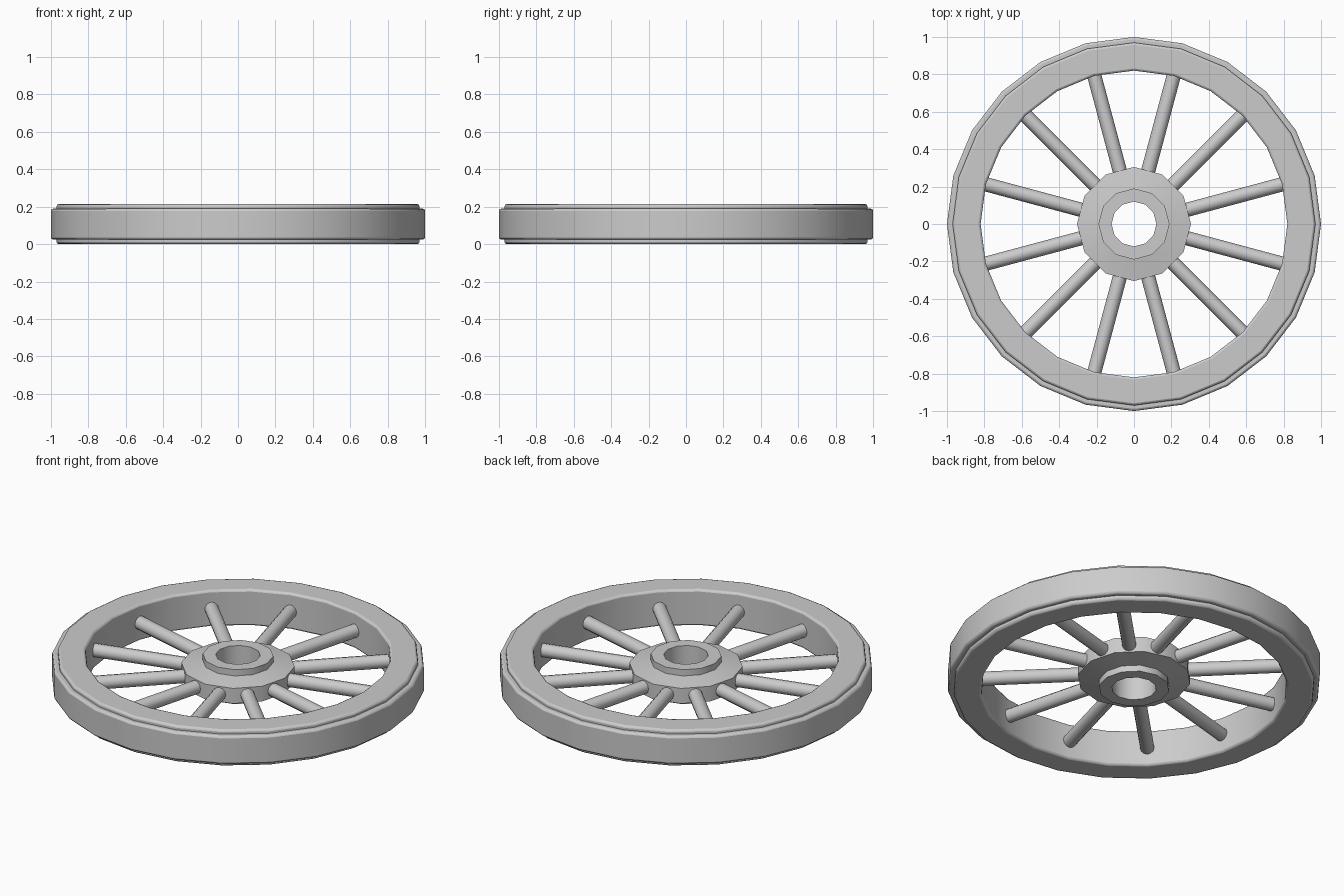
import bpy, math
from mathutils import Matrix, Vector

cube = bpy.data.objects.get("Cube")
if cube:
    bpy.data.objects.remove(cube)

MID = 0.107  # mid-plane height of the wheel

grey = bpy.data.materials.new("plain grey")
grey.use_nodes = True
grey.diffuse_color = (0.6, 0.6, 0.6, 1)
grey.node_tree.nodes["Principled BSDF"].inputs["Base Color"].default_value = (0.6, 0.6, 0.6, 1)


def finish(obj, name, angle, bevel=0):
    obj.name = name
    obj.data.materials.append(grey)
    bpy.ops.object.select_all(action='DESELECT')
    obj.select_set(True)
    bpy.context.view_layer.objects.active = obj
    bpy.ops.object.shade_smooth_by_angle(angle=math.radians(angle))
    if bevel:
        mod = obj.modifiers.new("soft edges", 'BEVEL')
        mod.width = bevel
        mod.segments = 2
        mod.limit_method = 'ANGLE'
        mod.angle_limit = math.radians(35)
    return obj


def ring(name, profile, sides, angle, bevel=0):
    """Turn a closed (radius, height) profile around the vertical axis."""
    n = len(profile)
    verts = [(r * math.cos(math.tau * i / sides), r * math.sin(math.tau * i / sides), MID + z)
             for i in range(sides) for r, z in profile]
    faces = []
    for i in range(sides):
        a, b = i * n, (i + 1) % sides * n
        for k in range(n):
            m = (k + 1) % n
            faces.append((a + k, b + k, b + m, a + m))
    mesh = bpy.data.meshes.new(name)
    mesh.from_pydata(verts, [], faces)
    obj = bpy.data.objects.new(name, mesh)
    bpy.context.collection.objects.link(obj)
    return finish(obj, name, angle, bevel)


def mirrored(upper):
    """Complete a profile listed from outside to inside with its lower half."""
    return [(r, -z) for r, z in upper] + [(r, z) for r, z in reversed(upper)]


# Wooden rim and the tyre around it
ring("rim", mirrored([(0.82, 0.107), (0.97, 0.107)][::-1])[::-1][::-1], 24, 60, 0.012)
ring("tyre", mirrored([(1.0, 0.083), (0.955, 0.083)]), 24, 60, 0.012)

# Hub with a sloped flange, a collar on both sides and an open bore
ring("hub", mirrored([(0.305, 0.045), (0.19, 0.065), (0.19, 0.102), (0.12, 0.102)]), 12, 50)

# Spokes
for i in range(12):
    turn = math.radians(15 + 30 * i)
    direction = Vector((math.cos(turn), math.sin(turn), 0))
    inner, outer = 0.24, 0.835
    bpy.ops.mesh.primitive_cylinder_add(vertices=12, radius=0.038, depth=outer - inner)
    spoke = bpy.context.object
    centre = direction * (inner + outer) / 2 + Vector((0, 0, MID))
    spoke.matrix_world = (Matrix.Translation(centre) @ Matrix.Rotation(turn, 4, 'Z')
                          @ Matrix.Rotation(math.pi / 2, 4, 'Y'))
    finish(spoke, f"spoke_{i + 1}", 50)
